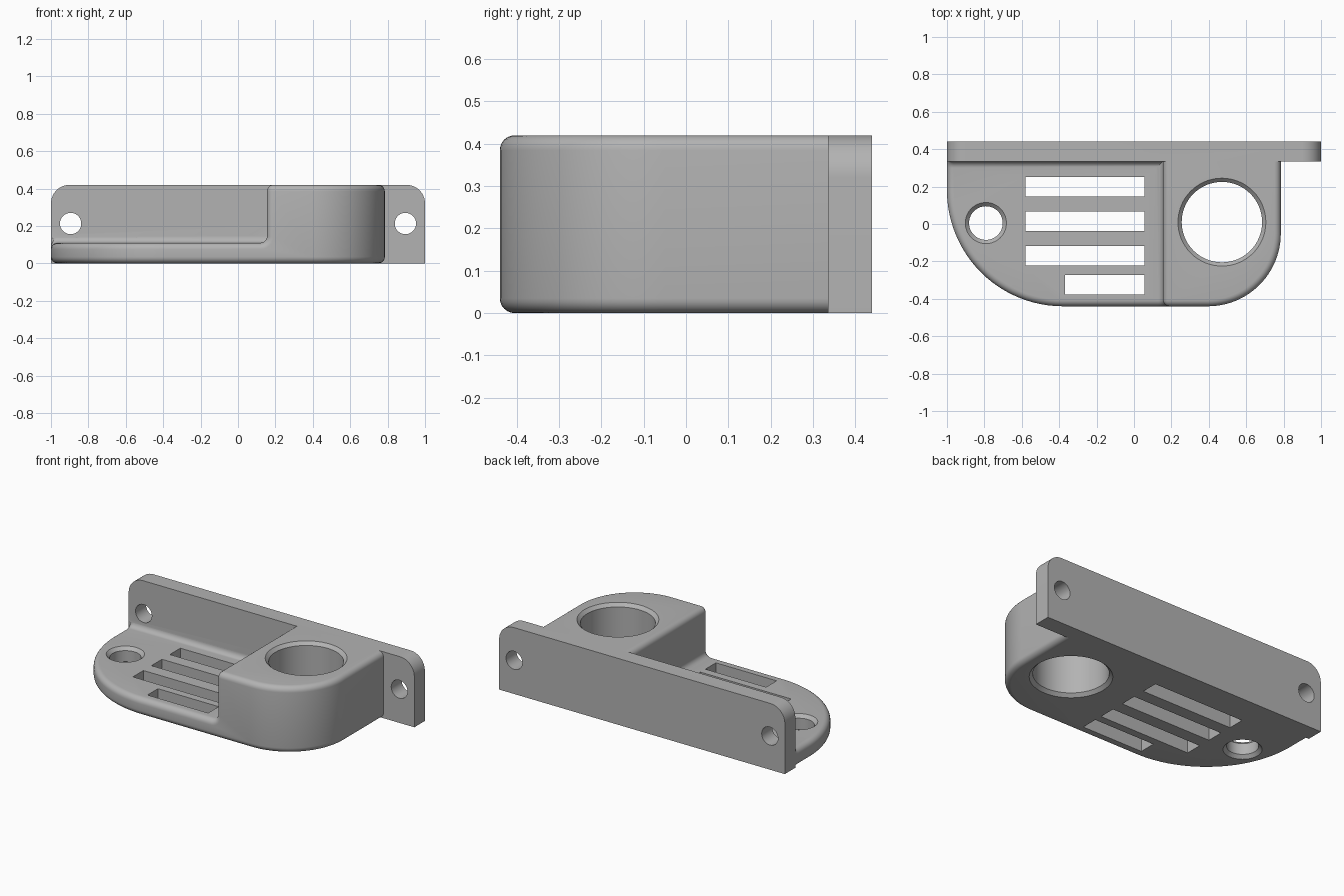
import bpy, bmesh, math
from math import sin, cos, pi

cube = bpy.data.objects.get("Cube")
if cube:
    bpy.data.objects.remove(cube, do_unlink=True)

HEIGHT, SHELF, WALL_Y, BLOCK_X = 0.42, 0.11, 0.335, 0.155
FRONT, BACK = -0.44, 0.44


def arc(cx, cy, r, a0, a1, n=24):
    angles = [math.radians(a0 + (a1 - a0) * i / n) for i in range(n + 1)]
    return [(cx + r * cos(a), cy + r * sin(a)) for a in angles]


def finish(bm, name):
    bmesh.ops.recalc_face_normals(bm, faces=bm.faces)
    mesh = bpy.data.meshes.new(name)
    bm.to_mesh(mesh)
    bm.free()
    obj = bpy.data.objects.new(name, mesh)
    bpy.context.collection.objects.link(obj)
    return obj


def loft(name, rings):
    """Closed solid through a list of rings with equal point counts."""
    bm = bmesh.new()
    loops = [[bm.verts.new(p) for p in ring] for ring in rings]
    for a, b in zip(loops, loops[1:]):
        for i in range(len(a)):
            j = (i + 1) % len(a)
            bm.faces.new((a[i], a[j], b[j], b[i]))
    bm.faces.new(loops[0])
    bm.faces.new(loops[-1])
    return finish(bm, name)


def box(name, x0, x1, y0, y1, z0, z1):
    base = [(x0, y0), (x1, y0), (x1, y1), (x0, y1)]
    return loft(name, [[(x, y, z) for x, y in base] for z in (z0, z1)])


def combine(target, other, operation):
    mod = target.modifiers.new(operation, "BOOLEAN")
    mod.operation, mod.solver, mod.object = operation, "EXACT", other
    bpy.context.view_layer.objects.active = target
    bpy.ops.object.modifier_apply(modifier=mod.name)
    bpy.data.objects.remove(other, do_unlink=True)


def round_edges(obj, rule, radius, segments):
    bm = bmesh.new()
    bm.from_mesh(obj.data)
    bmesh.ops.recalc_face_normals(bm, faces=bm.faces)
    edges = [e for e in bm.edges if rule(e)]
    bmesh.ops.bevel(bm, geom=edges, offset=radius, offset_type="OFFSET",
                    segments=segments, profile=0.5, affect="EDGES", clamp_overlap=False)
    bm.to_mesh(obj.data)
    bm.free()


def hole(x, y, r, top, chamfer=0.02):
    steps = [(-0.1, r + chamfer), (0, r + chamfer), (chamfer, r),
             (top - chamfer, r), (top, r + chamfer), (top + 0.1, r + chamfer)]
    return loft("hole_cutter", [[(px, py, z) for px, py in arc(x, y, rad, 0, 360, 64)[:-1]]
                                for z, rad in steps])


# Body: rounded outline, stepped down to a thin shelf beside the tall block
outline = ([(-1, 0.4)] + arc(-0.38, 0.18, 0.62, 180, 270)
           + arc(0.395, -0.05, 0.39, 270, 360) + [(0.785, 0.4)])
body = loft("holder", [[(x, y, z) for x, y in outline] for z in (0, HEIGHT)])

# Step cutter with rounded lower edges, which leaves coves along the walls
step = box("step_cutter", -2, BLOCK_X, -2, WALL_Y, SHELF, 1)
round_edges(step, lambda e: all(v.co.z < 0.2 for v in e.verts)
            and (all(v.co.x > 0 for v in e.verts) or all(v.co.y > 0 for v in e.verts)),
            0.035, 6)
combine(body, step, "DIFFERENCE")
combine(body, box("wall_cutter", -2, BLOCK_X, WALL_Y, 1, 0.2, 1), "DIFFERENCE")

# Soft rim around shelf and block
round_edges(body, lambda e: len(e.link_faces) == 2 and e.is_convex
            and e.calc_face_angle() > 0.7
            and min(v.co.y for v in e.verts) < WALL_Y - 0.003, 0.035, 6)

# Mounting plate with rounded top corners
profile = ([(-1, 0), (1, 0)] + arc(0.9, HEIGHT - 0.1, 0.1, 0, 90, 12)
           + arc(-0.9, HEIGHT - 0.1, 0.1, 90, 180, 12))
plate = loft("mounting_plate", [[(x, y, z) for x, z in profile] for y in (WALL_Y, BACK)])
combine(body, plate, "UNION")

# Screw holes through the plate
for side in (-1, 1):
    ring = arc(side * 0.895, 0.213, 0.057, 0, 360, 40)[:-1]
    combine(body, loft("screw_cutter", [[(x, y, z) for x, z in ring] for y in (0.3, 0.5)]),
            "DIFFERENCE")

# Large and small chamfered tool holes
combine(body, hole(0.47, 0.01, 0.215, HEIGHT), "DIFFERENCE")
combine(body, hole(-0.792, 0.005, 0.09, SHELF), "DIFFERENCE")

# Four slots through the shelf
for x0, y0 in ((-0.58, 0.147), (-0.58, -0.037), (-0.58, -0.223), (-0.37, -0.377)):
    combine(body, box("slot_cutter", x0, 0.055, y0, y0 + 0.105, -0.1, 0.3), "DIFFERENCE")

# Plain grey finish
grey = bpy.data.materials.new("grey_plastic")
grey.use_nodes = True
colour = (0.45, 0.45, 0.45, 1)
grey.diffuse_color = colour
grey.node_tree.nodes["Principled BSDF"].inputs["Base Color"].default_value = colour
body.data.materials.clear()
body.data.materials.append(grey)
for face in body.data.polygons:
    face.material_index = 0

bpy.ops.object.select_all(action="DESELECT")
body.select_set(True)
bpy.context.view_layer.objects.active = body
bpy.ops.object.shade_smooth_by_angle(angle=math.radians(30))
